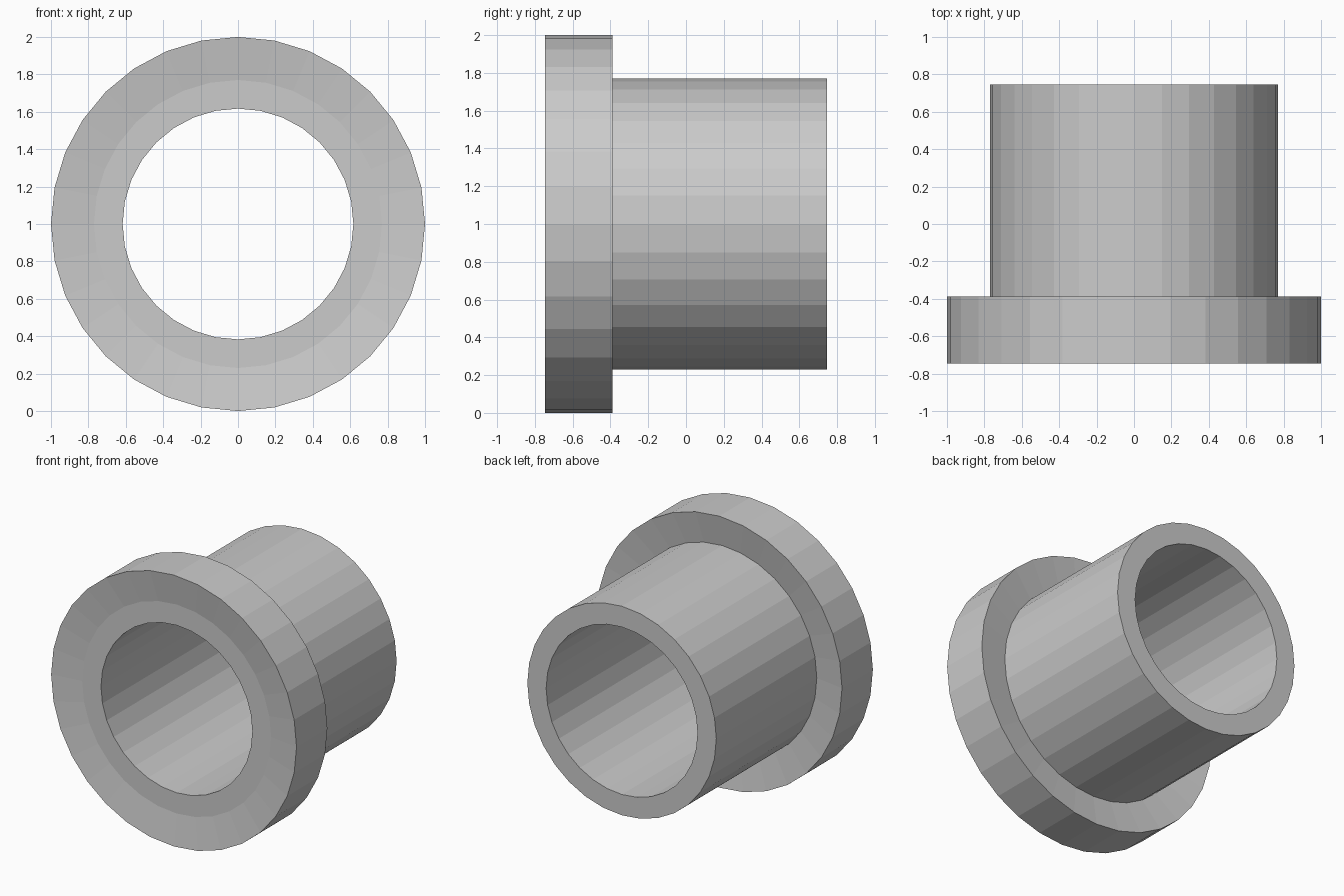
import bpy, bmesh
from math import sin, cos, tau

if "Cube" in bpy.data.objects:
    bpy.data.objects.remove(bpy.data.objects["Cube"])

SIDES = 32


def lathe(name, profile):
    """Revolve a closed (radius, y) profile around the y axis at z = 1."""
    bm = bmesh.new()
    rings = [[bm.verts.new((r * sin(tau * i / SIDES), y, 1 + r * cos(tau * i / SIDES)))
              for r, y in profile] for i in range(SIDES)]
    n = len(profile)
    for i in range(SIDES):
        a, b = rings[i], rings[(i + 1) % SIDES]
        for j in range(n):
            k = (j + 1) % n
            bm.faces.new((a[j], a[k], b[k], b[j]))
    bmesh.ops.recalc_face_normals(bm, faces=bm.faces)
    mesh = bpy.data.meshes.new(name)
    bm.to_mesh(mesh)
    bm.free()
    ob = bpy.data.objects.new(name, mesh)
    bpy.context.collection.objects.link(ob)
    return ob


# Hollow sleeve with a flange whose front and back faces are slightly dished
lathe("flanged_bushing", [
    (0.617, -0.714),   # bore, front
    (0.77, -0.714),    # flat inner ring
    (1.0, -0.747),     # flange rim, front
    (1.0, -0.388),     # flange rim, back
    (0.77, -0.423),    # flange meets sleeve
    (0.77, 0.747),     # sleeve end, outside
    (0.617, 0.747),    # sleeve end, bore
])
